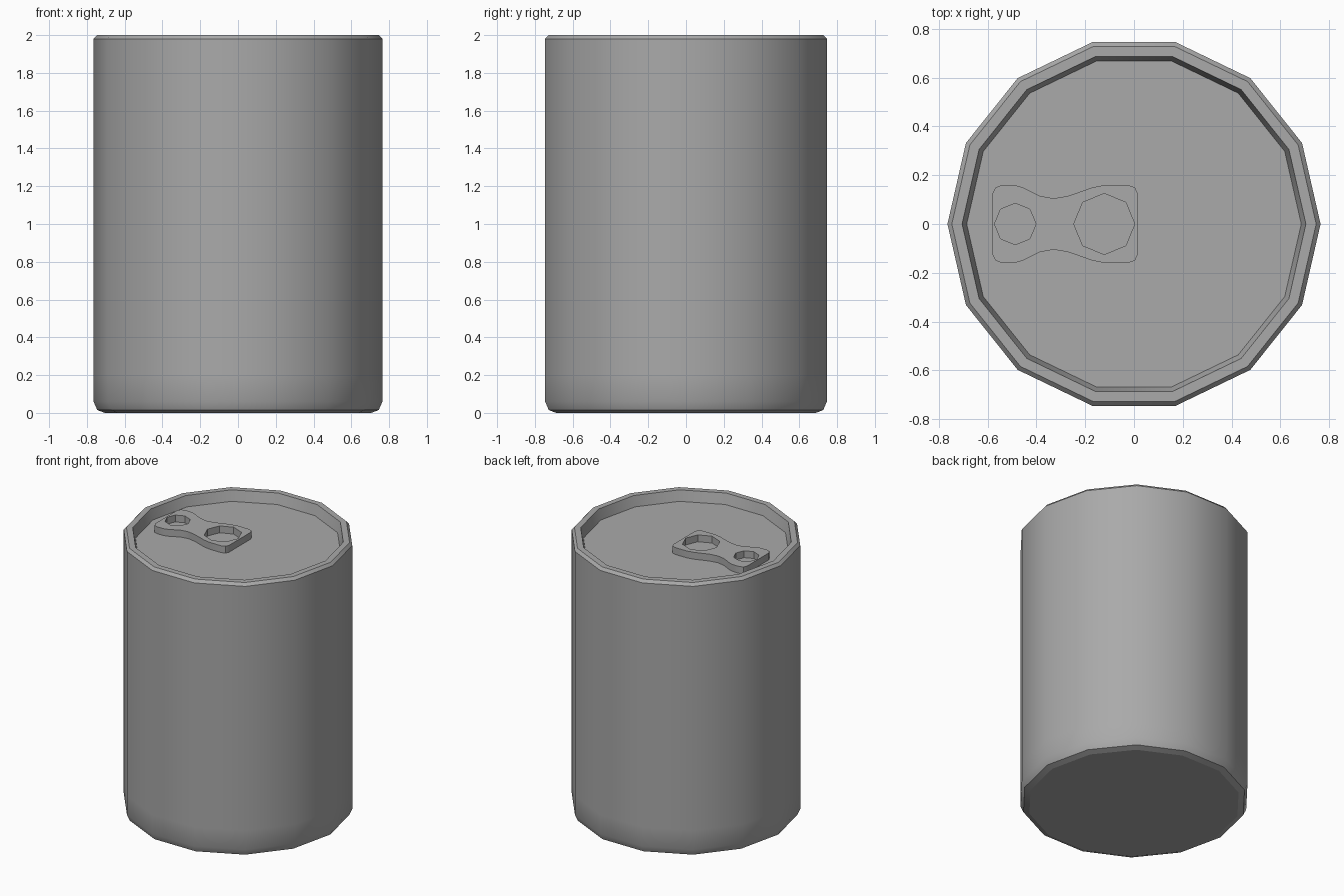
import bpy, bmesh
from math import pi, cos, sin, radians

cube = bpy.data.objects.get("Cube")
if cube:
    bpy.data.objects.remove(cube, do_unlink=True)

SIDES = 14
FLOOR_Z, TAB_TOP = 1.925, 1.975

metal = bpy.data.materials.new("plain grey metal")
metal.use_nodes = True
GREY = (0.4, 0.4, 0.4, 1.0)
metal.diffuse_color = GREY
for node in metal.node_tree.nodes:
    if node.type == 'BSDF_PRINCIPLED':
        node.inputs["Base Color"].default_value = GREY


def ring(radius, count, cx=0.0):
    return [(cx + radius * cos(2 * pi * i / count),
             radius * sin(2 * pi * i / count)) for i in range(count)]


def add_object(name, mesh):
    obj = bpy.data.objects.new(name, mesh)
    bpy.context.collection.objects.link(obj)
    mesh.materials.clear()
    mesh.materials.append(metal)
    bpy.ops.object.select_all(action='DESELECT')
    obj.select_set(True)
    bpy.context.view_layer.objects.active = obj
    bpy.ops.object.shade_smooth_by_angle(angle=radians(30))
    return obj


# Can body: rounded foot, straight wall, bevelled rim and sunken lid
profile = [(0.705, 0), (0.745, 0.015), (0.765, 0.06), (0.765, 0.2),
           (0.765, 1.98), (0.747, 2.0), (0.705, 2.0), (0.686, FLOOR_Z)]
bm = bmesh.new()
rings = [[bm.verts.new((x, y, z)) for x, y in ring(r, SIDES)]
         for r, z in profile]
for low, high in zip(rings, rings[1:]):
    for i in range(SIDES):
        j = (i + 1) % SIDES
        bm.faces.new((low[i], low[j], high[j], high[i]))
bm.faces.new(rings[0][::-1])
bm.faces.new(rings[-1])
bmesh.ops.recalc_face_normals(bm, faces=bm.faces)
body_mesh = bpy.data.meshes.new("can_body")
bm.to_mesh(body_mesh)
bm.free()
body = add_object("can_body", body_mesh)

# Base and lid panels stay flat
for face in body.data.polygons:
    if len(face.vertices) == SIDES:
        face.use_smooth = False

# Pull tab: waisted outline with two octagonal holes
half = [(0.015, 0.125), (0.004, 0.15), (-0.025, 0.16), (-0.12, 0.16),
        (-0.17, 0.15), (-0.27, 0.115), (-0.33, 0.105), (-0.385, 0.115),
        (-0.455, 0.15), (-0.49, 0.16), (-0.54, 0.16), (-0.568, 0.15),
        (-0.58, 0.125)]
outline = half + [(x, -y) for x, y in reversed(half)]
curve = bpy.data.curves.new("tab_outline", 'CURVE')
curve.dimensions = '2D'
curve.fill_mode = 'BOTH'
curve.extrude = (TAB_TOP - FLOOR_Z) / 2
for points in (outline, ring(0.125, 8, -0.122), ring(0.085, 8, -0.487)):
    spline = curve.splines.new('POLY')
    spline.points.add(len(points) - 1)
    for p, (x, y) in zip(spline.points, points):
        p.co = (x, y, 0, 1)
    spline.use_cyclic_u = True
helper = bpy.data.objects.new("tab_outline", curve)
bpy.context.collection.objects.link(helper)
bpy.context.view_layer.update()
evaluated = helper.evaluated_get(bpy.context.evaluated_depsgraph_get())
tab_mesh = bpy.data.meshes.new_from_object(evaluated)
bpy.data.objects.remove(helper, do_unlink=True)

# Weld the caps to the walls and seat the tab on the lid
bm = bmesh.new()
bm.from_mesh(tab_mesh)
bmesh.ops.remove_doubles(bm, verts=bm.verts, dist=0.0005)
bmesh.ops.recalc_face_normals(bm, faces=bm.faces)
bm.to_mesh(tab_mesh)
bm.free()
tab = add_object("pull_tab", tab_mesh)
tab.location.z = (FLOOR_Z + TAB_TOP) / 2
